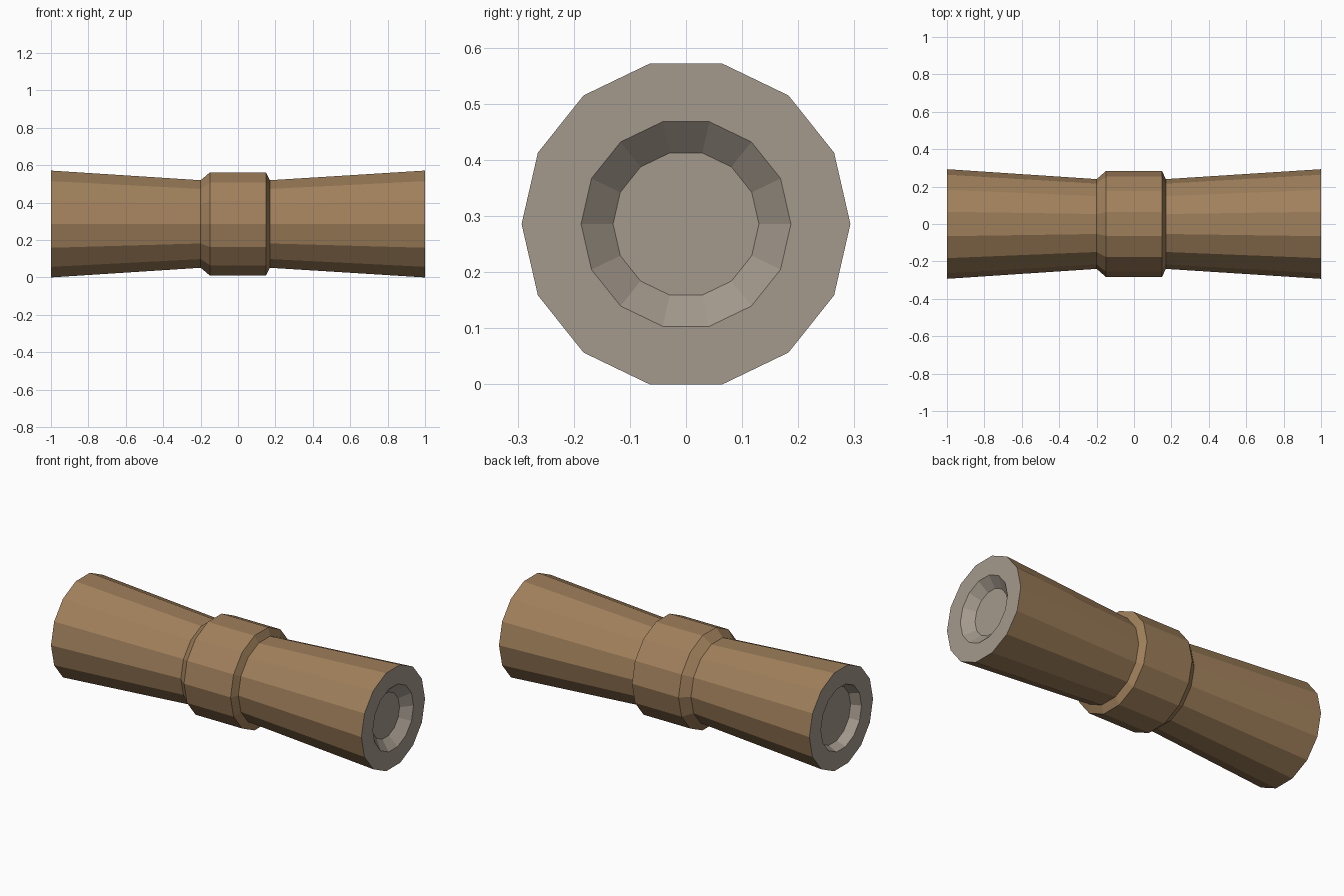
import bpy, bmesh, math

if "Cube" in bpy.data.objects:
    bpy.data.objects.remove(bpy.data.objects["Cube"])

SIDES = 14
CENTRE_Z = 0.286


def material(name, rgb):
    m = bpy.data.materials.new(name)
    m.diffuse_color = (*rgb, 1)
    m.use_nodes = True
    m.node_tree.nodes["Principled BSDF"].inputs["Base Color"].default_value = m.diffuse_color
    return m


bark = material("brown bark", (0.35, 0.215, 0.105))
cut_wood = material("pale grey cut end", (0.37, 0.32, 0.265))


def lathe(name, profile, bark_rings):
    """Revolve (x, radius) stations around the long axis and cap both ends.
    Bands whose index is in bark_rings get the bark colour."""
    bm = bmesh.new()
    rings = []
    for x, r in profile:
        rings.append([bm.verts.new((x,
                                    r * math.cos(math.tau * i / SIDES),
                                    CENTRE_Z + r * math.sin(math.tau * i / SIDES)))
                      for i in range(SIDES)])
    for k in range(len(rings) - 1):
        a, b = rings[k], rings[k + 1]
        for i in range(SIDES):
            j = (i + 1) % SIDES
            f = bm.faces.new((a[i], a[j], b[j], b[i]))
            f.material_index = 0 if k in bark_rings else 1
    for ring in (rings[0], rings[-1]):
        bm.faces.new(ring).material_index = 1
    bmesh.ops.recalc_face_normals(bm, faces=bm.faces[:])
    me = bpy.data.meshes.new(name)
    bm.to_mesh(me)
    bm.free()
    me.materials.append(bark)
    me.materials.append(cut_wood)
    ob = bpy.data.objects.new(name, me)
    bpy.context.collection.objects.link(ob)
    return ob


# Flared log with a raised middle collar and a shallow recess in each end
lathe("log", [
    (-0.945, 0.165), (-1.0, 0.187),           # left recess
    (-1.0, 0.293), (-0.2, 0.24),              # left flare
    (-0.15, 0.283), (0.15, 0.283),            # collar
    (0.17, 0.24), (1.0, 0.293),               # right flare
    (1.0, 0.187), (0.95, 0.13),               # right recess
], bark_rings=range(2, 7))
